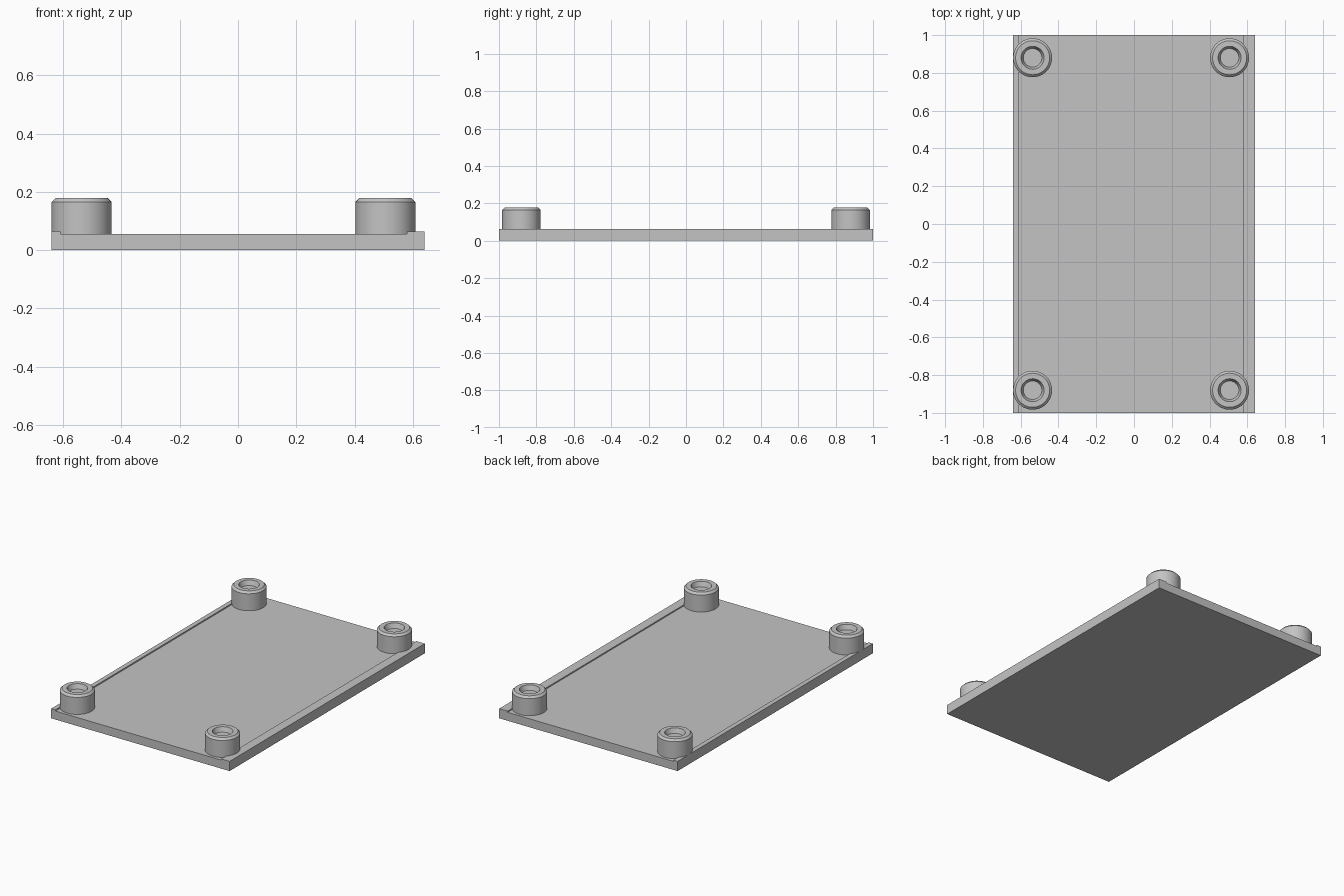
import bpy
import bmesh
import math

cube = bpy.data.objects.get("Cube")
if cube:
    bpy.data.objects.remove(cube, do_unlink=True)

grey = bpy.data.materials.new("plain grey")
grey.use_nodes = True
colour = (0.55, 0.55, 0.55, 1)
grey.diffuse_color = colour
grey.node_tree.nodes["Principled BSDF"].inputs["Base Color"].default_value = colour

FLOOR, RIM, TOP = 0.055, 0.063, 0.178


def add_object(name, bm):
    bmesh.ops.recalc_face_normals(bm, faces=bm.faces)
    mesh = bpy.data.meshes.new(name)
    bm.to_mesh(mesh)
    bm.free()
    mesh.materials.append(grey)
    obj = bpy.data.objects.new(name, mesh)
    bpy.context.collection.objects.link(obj)
    return obj


# Base plate: cross-section with a raised rim on both long sides
section = [(-0.64, 0), (0.64, 0), (0.64, RIM), (0.58, RIM), (0.58, FLOOR),
           (-0.61, FLOOR), (-0.61, RIM), (-0.64, RIM)]
bm = bmesh.new()
face = bm.faces.new([bm.verts.new((x, -1, z)) for x, z in section])
result = bmesh.ops.extrude_face_region(bm, geom=[face])
moved = [v for v in result["geom"] if isinstance(v, bmesh.types.BMVert)]
bmesh.ops.translate(bm, verts=moved, vec=(0, 2, 0))
add_object("base_plate", bm)


# Corner posts: chamfered top with a tapered blind hole, spun from a profile
def add_post(name, x, y):
    profile = [(0, FLOOR - 0.02), (0.103, FLOOR - 0.02), (0.103, 0.165),
               (0.09, TOP), (0.061, TOP), (0.049, TOP - 0.03), (0, TOP - 0.03)]
    bm = bmesh.new()
    verts = [bm.verts.new((r, 0, z)) for r, z in profile]
    edges = [bm.edges.new(pair) for pair in zip(verts, verts[1:])]
    bmesh.ops.spin(bm, geom=verts + edges, cent=(0, 0, 0), axis=(0, 0, 1),
                   angle=math.tau, steps=48, use_merge=True)
    bmesh.ops.remove_doubles(bm, verts=bm.verts, dist=0.0001)
    obj = add_object(name, bm)
    obj.location = (x, y, 0)
    bpy.ops.object.select_all(action="DESELECT")
    obj.select_set(True)
    bpy.context.view_layer.objects.active = obj
    bpy.ops.object.shade_smooth_by_angle(angle=math.radians(30))


for side, x in (("right", -0.537), ("left", 0.506)):
    for end, y in (("front", -0.88), ("back", 0.88)):
        add_post(f"{end}_{side}_post", x, y)
